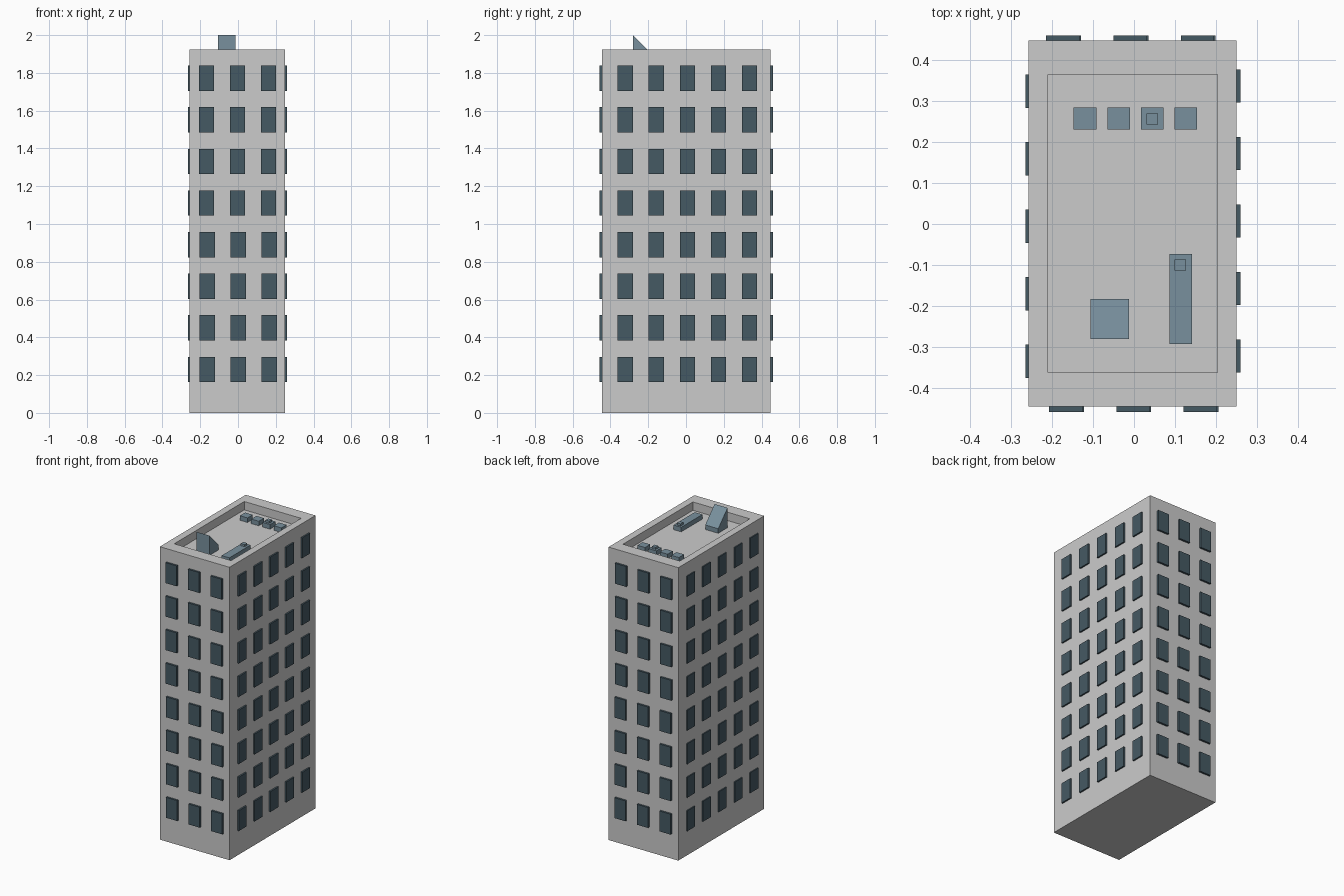
import bpy, bmesh
from mathutils import Matrix, Vector

if "Cube" in bpy.data.objects:
    bpy.data.objects.remove(bpy.data.objects["Cube"])


def material(name, rgb):
    m = bpy.data.materials.new(name)
    m.diffuse_color = (*rgb, 1)
    m.use_nodes = True
    m.node_tree.nodes["Principled BSDF"].inputs["Base Color"].default_value = m.diffuse_color
    return m


def finish(bm, name, mat=None):
    bmesh.ops.recalc_face_normals(bm, faces=bm.faces)
    me = bpy.data.meshes.new(name)
    bm.to_mesh(me)
    bm.free()
    ob = bpy.data.objects.new(name, me)
    bpy.context.collection.objects.link(ob)
    if mat:
        me.materials.append(mat)
    return ob


def add_box(bm, lo, hi):
    lo, hi = Vector(lo), Vector(hi)
    m = Matrix.Translation((lo + hi) / 2) @ Matrix.Diagonal((*(hi - lo), 1))
    return bmesh.ops.create_cube(bm, size=1, matrix=m)["verts"]


glass = material("dark_glass", (0.06, 0.10, 0.125))
metal = material("blue_grey_metal", (0.19, 0.28, 0.34))
X0, X1, Y0, Y1, TOP, ROOF = -0.257, 0.25, -0.445, 0.447, 1.925, 1.87

# Tower block with a sunken roof inside a parapet
bm = bmesh.new()
add_box(bm, (X0, Y0, 0), (X1, Y1, TOP))
bm.faces.ensure_lookup_table()
top = max(bm.faces, key=lambda f: f.calc_center_median().z)
roof = bmesh.ops.extrude_discrete_faces(bm, faces=[top])["faces"][0]
for v in roof.verts:
    v.co.x = -0.21 if v.co.x < 0 else 0.203
    v.co.y = -0.362 if v.co.y < 0 else 0.365
floor = bmesh.ops.extrude_discrete_faces(bm, faces=[roof])["faces"][0]
for v in floor.verts:
    v.co.z = ROOF
bmesh.ops.remove_doubles(bm, verts=bm.verts, dist=1e-5)
finish(bm, "tower")


# Window grids: eight storeys, upper four shifted very slightly
def windows(name, axis, lo, hi, first, step, count):
    bm = bmesh.new()
    for row in range(8):
        z = 0.163 + row * 0.2202
        shift = -0.004 if row > 3 and axis == "x" else 0
        for i in range(count):
            a = first + i * step + shift
            if axis == "x":
                add_box(bm, (a, lo, z), (a + 0.081, hi, z + 0.134))
            else:
                add_box(bm, (lo, a, z), (hi, a + 0.081, z + 0.134))
    finish(bm, name, glass)


windows("front_windows", "x", -0.458, Y0 + 0.004, -0.203, 0.164, 3)
windows("back_windows", "x", Y1 - 0.004, 0.460, -0.210, 0.164, 3)
windows("right_windows", "y", X1 - 0.004, 0.260, -0.362, 0.1645, 5)
windows("left_windows", "y", -0.264, X0 + 0.004, -0.375, 0.1645, 5)

# Row of four rooftop air units, with a cap on the third
for i in range(4):
    x = -0.147 + i * 0.082
    bm = bmesh.new()
    add_box(bm, (x, 0.23, ROOF), (x + 0.055, 0.284, 1.9))
    if i == 2:
        add_box(bm, (0.031, 0.243, 1.9), (0.058, 0.27, 1.914))
    finish(bm, f"air_unit_{i + 1}", metal)

# Long duct with a small vent
bm = bmesh.new()
add_box(bm, (0.086, -0.293, ROOF), (0.142, -0.073, 1.9))
add_box(bm, (0.099, -0.113, 1.9), (0.127, -0.086, 1.914))
finish(bm, "roof_duct", metal)

# Stair housing with a sloping top
bm = bmesh.new()
for v in add_box(bm, (-0.106, -0.28, ROOF), (-0.012, -0.183, 2.0)):
    if v.co.z > 1.9 and v.co.y > -0.2:
        v.co.z = 1.9
finish(bm, "stair_housing", metal)
